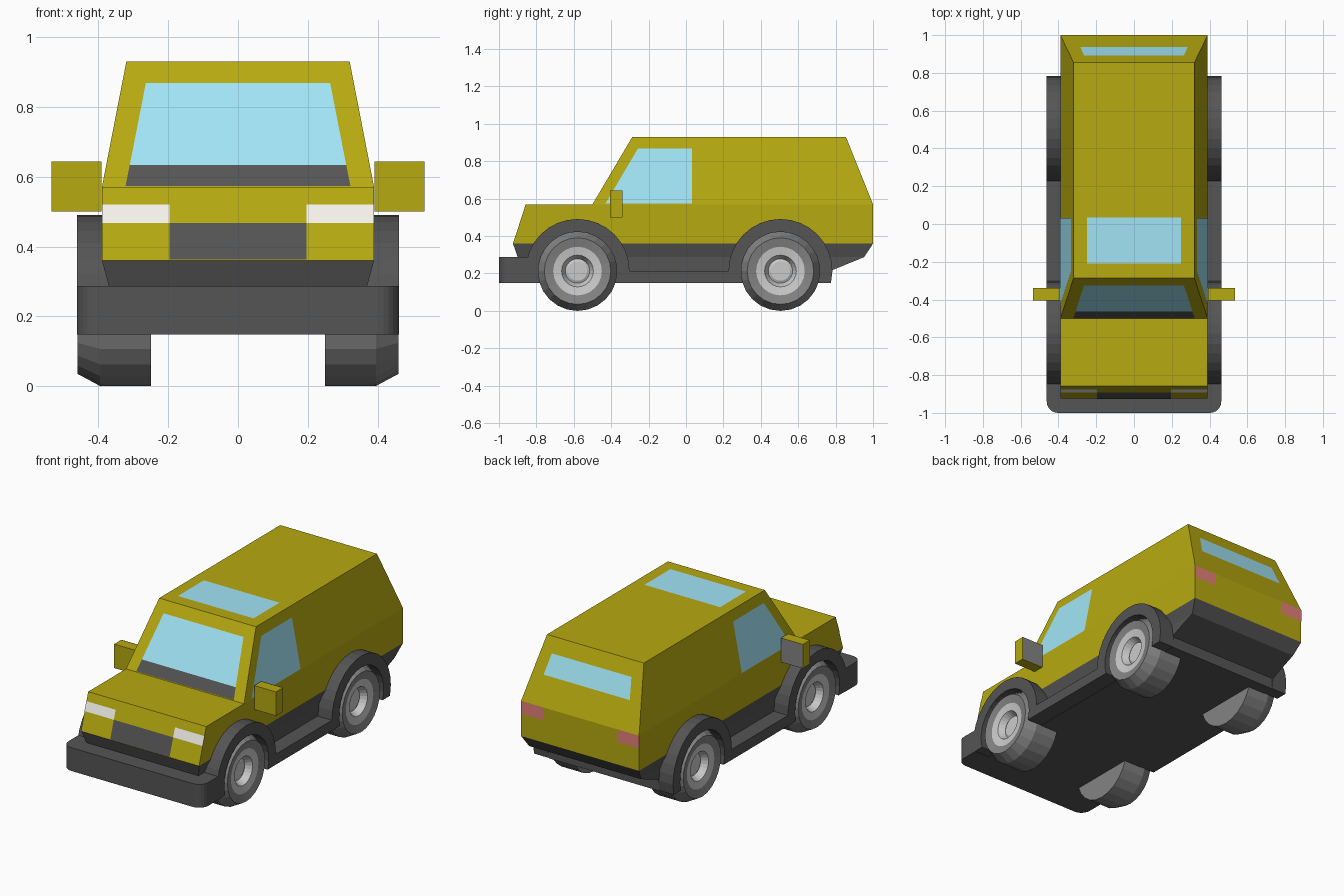
import bpy, bmesh
from math import sin, cos, pi, radians, asin
from mathutils import Vector

if "Cube" in bpy.data.objects:
    bpy.data.objects.remove(bpy.data.objects["Cube"])


def mat(name, r, g, b):
    m = bpy.data.materials.new(name)
    m.diffuse_color = (r, g, b, 1)
    m.use_nodes = True
    m.node_tree.nodes["Principled BSDF"].inputs["Base Color"].default_value = m.diffuse_color
    return m


PAINT = mat("paint", 0.47, 0.40, 0.005)
GLASS = mat("glass", 0.36, 0.78, 0.92)
DARK = mat("dark_trim", 0.09, 0.09, 0.09)
TYRE = mat("tyre_grey", 0.23, 0.23, 0.23)
RIM = mat("rim_grey", 0.65, 0.65, 0.65)
WHITE = mat("white_lamp", 0.93, 0.91, 0.85)
RED = mat("red_lamp", 0.78, 0.22, 0.19)


def build(name, verts, faces, material=None, outward=None):
    bm = bmesh.new()
    vs = [bm.verts.new(v) for v in verts]
    for f in faces:
        bm.faces.new([vs[i] for i in f])
    bmesh.ops.remove_doubles(bm, verts=bm.verts, dist=1e-5)
    bmesh.ops.recalc_face_normals(bm, faces=bm.faces)
    if outward:
        for f in bm.faces:
            f.normal_update()
            if f.normal.dot(Vector(outward)) < 0:
                f.normal_flip()
    me = bpy.data.meshes.new(name)
    bm.to_mesh(me)
    bm.free()
    ob = bpy.data.objects.new(name, me)
    bpy.context.collection.objects.link(ob)
    if material:
        me.materials.append(material)
    return ob


def loft(name, loops, material, capped=True):
    n = len(loops[0])
    verts = [p for l in loops for p in l]
    faces = [(k * n + i, k * n + (i + 1) % n, (k + 1) * n + (i + 1) % n, (k + 1) * n + i)
             for k in range(len(loops) - 1) for i in range(n)]
    if capped:
        faces += [tuple(range(n)), tuple(range((len(loops) - 1) * n, len(loops) * n))]
    return build(name, verts, faces, material)


def rect(x0, x1, y0, y1, z):
    return [(x0, y0, z), (x1, y0, z), (x1, y1, z), (x0, y1, z)]


def box(name, x0, x1, y0, y1, z0, z1, material):
    return loft(name, [rect(x0, x1, y0, y1, z0), rect(x0, x1, y0, y1, z1)], material)


def lathe(name, profile, y, z, side, material, n=24):
    loops = [[(side * x, y + r * sin(2 * pi * i / n), z + r * cos(2 * pi * i / n))
              for i in range(n)] for r, x in profile]
    return loft(name, loops, material, capped=False)


# Painted body: side profile, narrowing above the belt line
BELT, ROOF = 0.57, 0.93


def side_x(z):
    return 0.39 - 0.07 * max(0, (z - BELT) / (ROOF - BELT))


prof = [(-0.925, 0.36), (-0.857, BELT), (-0.50, BELT), (-0.287, ROOF),
        (0.855, ROOF), (1.0, BELT), (1.0, 0.36)]
verts = [(s * side_x(z), y, z) for s in (-1, 1) for y, z in prof]
faces = [(i, (i + 1) % 7, (i + 1) % 7 + 7, i + 7) for i in range(7)]
for o in (0, 7):
    faces += [(o, o + 1, o + 2, o + 5, o + 6), (o + 2, o + 3, o + 4, o + 5)]
build("body", verts, faces, PAINT)


# Flat panels lying on the body surfaces
def panel(name, y_of_z, outward, z0, z1, left0, right0, left1, right1, material):
    n = Vector(outward).normalized()
    pts = [(left0, y_of_z(z0), z0), (right0, y_of_z(z0), z0),
           (right1, y_of_z(z1), z1), (left1, y_of_z(z1), z1)]
    build(name, [Vector(p) + n * 0.002 for p in pts], [(0, 1, 2, 3)], material, outward)


def nose(z): return -0.925 + (z - 0.36) * 0.068 / 0.21
def screen(z): return -0.50 + (z - BELT) * 0.213 / 0.36
def tail(z): return 1.0 - max(0, z - BELT) * 0.145 / 0.36


panel("cowl", screen, (0, -0.36, 0.213), 0.573, 0.633, -0.322, 0.322, -0.31, 0.31, DARK)
panel("windscreen", screen, (0, -0.36, 0.213), 0.633, 0.868, -0.31, 0.31, -0.264, 0.264, GLASS)
panel("rear_window", tail, (0, 0.36, 0.145), 0.73, 0.845, -0.285, 0.285, -0.263, 0.263, GLASS)
panel("grille", nose, (0, -0.21, 0.068), 0.362, 0.467, -0.196, 0.196, -0.196, 0.196, DARK)
build("sunroof", rect(-0.25, 0.25, -0.21, 0.035, ROOF + 0.002), [(0, 1, 2, 3)], GLASS, (0, 0, 1))

tyre_profile = [(0, 0.25), (0.213, 0.25), (0.213, 0.395), (0.178, 0.46), (0.13, 0.45),
                (0.13, 0.36), (0, 0.36)]
rim_profile = [(0, 0.36), (0.13, 0.36), (0.13, 0.45), (0.085, 0.443), (0.065, 0.405),
               (0.052, 0.412), (0, 0.412)]
AXLES = (-0.58, 0.505)
HUB_Z = 0.213
WELL = 0.21


def arc(y, r, start, end, n=16):
    return [(y + r * cos(start + (end - start) * i / n), HUB_Z + r * sin(start + (end - start) * i / n))
            for i in range(n + 1)]


# Sill and wheel arch outline seen from the side
low = asin((0.15 - HUB_Z) / WELL)
strip = [(-0.858, 0.15)] + arc(AXLES[0], 0.278, pi, 0) + arc(AXLES[1], 0.278, pi, 0) \
    + [(0.775, 0.15)]
for y in reversed(AXLES):
    strip += arc(y, WELL, low, pi - low)

for s, tag in ((1, "right"), (-1, "left")):
    # Lamps
    a, b = sorted((s * 0.196, s * 0.39))
    panel("headlight_" + tag, nose, (0, -0.21, 0.068), 0.467, 0.52, a, b, a, b, WHITE)
    a, b = sorted((s * 0.245, s * 0.39))
    panel("tail_light_" + tag, tail, (0, 1, 0), 0.495, BELT, a, b, a, b, RED)
    # Side window
    win = [(-0.43, 0.575), (-0.257, 0.868), (0.032, 0.868), (0.032, 0.575)]
    build("side_window_" + tag, [(s * (side_x(z) + 0.002), y, z) for y, z in win],
          [(0, 1, 2, 3)], GLASS, (s, 0, 0))
    # Mirror
    a, b = sorted((s * 0.391, s * 0.535))
    box("mirror_" + tag, a, b, -0.405, -0.339, 0.50, 0.643, PAINT)
    build("mirror_glass_" + tag, [(a, -0.337, 0.50), (b, -0.337, 0.50), (b, -0.337, 0.643),
          (a, -0.337, 0.643)], [(0, 1, 2, 3)], TYRE, (0, 1, 0))
    # Sill with both wheel arches
    loft("sill_and_arches_" + tag, [[(s * x, y, z) for y, z in strip] for x in (0.365, 0.462)], DARK)
    # Wheels
    for y, end in zip(AXLES, ("front", "rear")):
        lathe(f"tyre_{end}_{tag}", tyre_profile, y, HUB_Z, s, TYRE)
        lathe(f"rim_{end}_{tag}", rim_profile, y, HUB_Z, s, RIM)

# Dark lower skirt
loft("skirt", [rect(-0.37, 0.37, -0.90, 0.775, 0.215), rect(-0.37, 0.37, -0.90, 0.952, 0.287),
               rect(-0.39, 0.39, -0.925, 1.0, 0.36)], DARK)

# Floor
box("floor", -0.365, 0.365, -0.86, 0.775, 0.148, 0.215, DARK)

# Front bumper with rounded corners
corner = [(0.402 + 0.06 * cos(radians(t)), -0.94 - 0.06 * sin(radians(t))) for t in range(0, 91, 15)]
outline = [(0.462, -0.84)] + corner
outline += [(-x, y) for x, y in reversed(outline)]
loft("front_bumper", [[(x, y, z) for x, y in outline] for z in (0.148, 0.287)], DARK)
